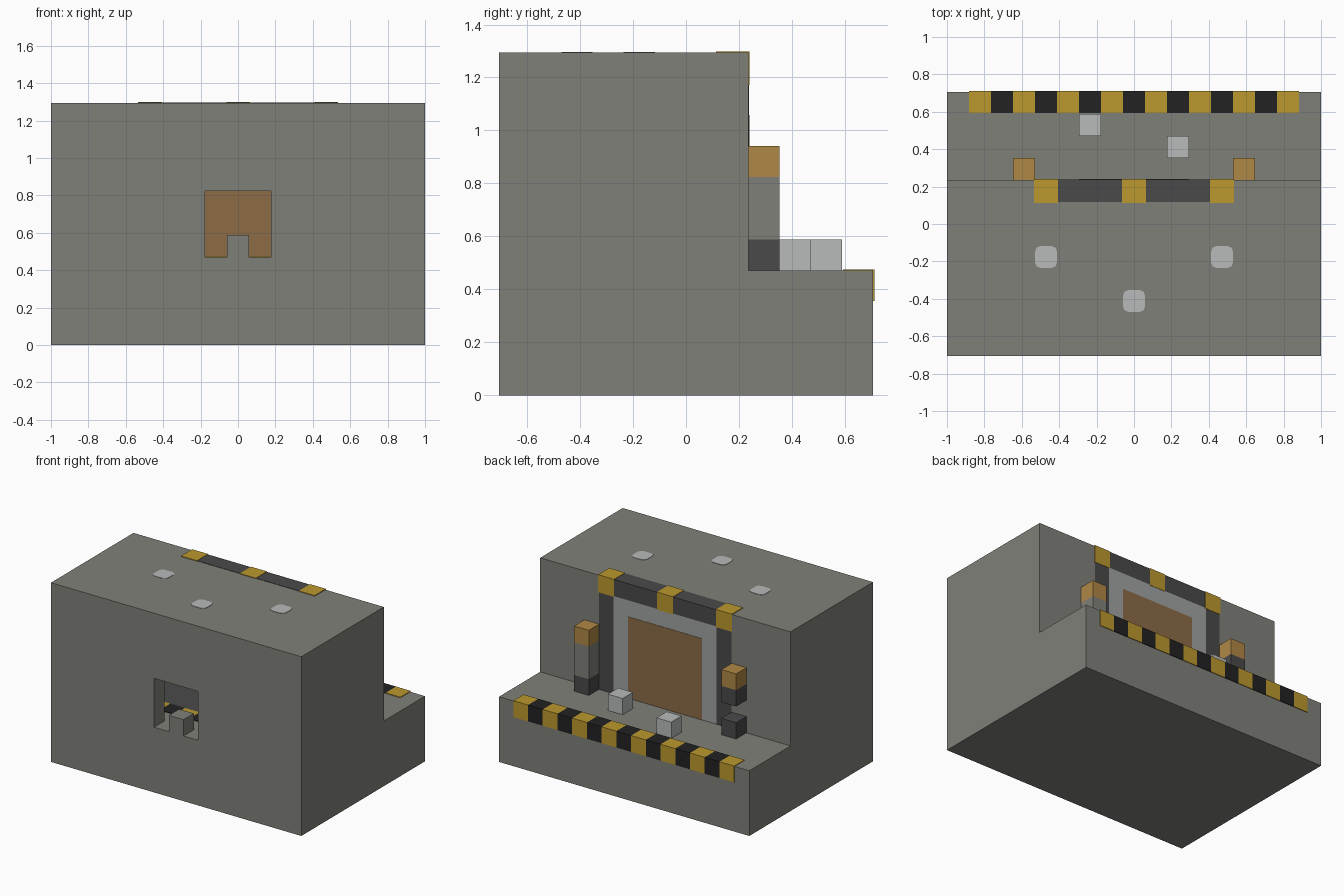
import bpy, bmesh

U = 2 / 17      # one building block
E = 0.02        # how far flush panels stand out, in blocks

if "Cube" in bpy.data.objects:
    bpy.data.objects.remove(bpy.data.objects["Cube"], do_unlink=True)


def material(name, rgb):
    m = bpy.data.materials.new(name)
    m.use_nodes = True
    col = tuple((c / 255 / 12.92) if c < 11 else ((c / 255 + 0.055) / 1.055) ** 2.4 for c in rgb)
    m.diffuse_color = (*col, 1)
    m.node_tree.nodes["Principled BSDF"].inputs["Base Color"].default_value = (*col, 1)
    return m


STONE = material("stone grey", (128, 128, 122))
DARK = material("dark grey", (74, 74, 74))
BLACK = material("black", (34, 34, 34))
YELLOW = material("yellow", (187, 152, 46))
ORANGE = material("orange", (176, 136, 70))
BROWN = material("brown", (140, 108, 70))
STEEL = material("light steel", (160, 162, 162))
PALE = material("pale grey", (184, 186, 186))


def finish(bm, name, mat):
    bmesh.ops.recalc_face_normals(bm, faces=bm.faces)
    me = bpy.data.meshes.new(name)
    bm.to_mesh(me)
    bm.free()
    me.materials.append(mat)
    ob = bpy.data.objects.new(name, me)
    bpy.context.collection.objects.link(ob)
    return ob


def box(name, mat, x, y, z, grow=0.0, round_corners=0.0):
    """Box from (low, high) ranges given in blocks."""
    bm = bmesh.new()
    bmesh.ops.create_cube(bm, size=1)
    for v in bm.verts:
        for i, (lo, hi) in enumerate((x, y, z)):
            v.co[i] = ((hi + grow) if v.co[i] > 0 else (lo - grow)) * U
    if round_corners:
        upright = [e for e in bm.edges if abs(e.verts[0].co.z - e.verts[1].co.z) > 0.01]
        bmesh.ops.bevel(bm, geom=upright, offset=round_corners * U, segments=2,
                        profile=0.5, affect='EDGES')
    return finish(bm, name, mat)


def cell(name, mat, x, y, z, height=1, grow=0.0):
    """Block column centred on x, starting at y and z."""
    return box(name, mat, (x - .5, x + .5), (y, y + 1), (z, z + height), grow)


# Stepped building body: side profile swept along x
bm = bmesh.new()
profile = [(-6, 0), (6, 0), (6, 4), (2, 4), (2, 11), (-6, 11)]
face = bm.faces.new([bm.verts.new((-8.5 * U, y * U, z * U)) for y, z in profile])
swept = bmesh.ops.extrude_face_region(bm, geom=[face])
bmesh.ops.translate(bm, vec=(17 * U, 0, 0),
                    verts=[g for g in swept["geom"] if isinstance(g, bmesh.types.BMVert)])
body = finish(bm, "building_body", STONE)

# Hollow room and front window opening
room = box("room_cutter", STONE, (-7.5, 7.5), (-5, 1), (4, 10))
window = box("window_cutter", STONE, (-1.5, 1.5), (-7, -4.5), (4, 7))
for cutter in (room, window):
    mod = body.modifiers.new(cutter.name, 'BOOLEAN')
    mod.operation = 'DIFFERENCE'
    mod.solver = 'EXACT'
    mod.object = cutter
bpy.context.view_layer.update()
cut_mesh = bpy.data.meshes.new_from_object(body.evaluated_get(bpy.context.evaluated_depsgraph_get()))
body.modifiers.clear()
body.data = cut_mesh
for cutter in (room, window):
    bpy.data.objects.remove(cutter, do_unlink=True)
cell("window_sill_block", STONE, 0, -6, 4)

# Room floor: dark far half and a hazard line
box("room_floor", DARK, (-7.4, 7.4), (-3, 0.9), (4, 4.04))
for x in range(-7, 8):
    cell("room_hazard_line", BLACK if x % 2 == 0 else YELLOW, x, -4, 4, 0.04)

# Door with steel surround and dark outer frame
box("door", BROWN, (-2.5, 2.5), (1 - 2 * E, 2 + 2 * E), (4, 9))
box("door_surround", STEEL, (-3.5, 3.5), (1.5, 2 + E), (4, 10))
for s, side in ((-1, "right"), (1, "left")):
    box(side + "_frame_post", DARK, (s * 4 - .5, s * 4 + .5), (1.5, 2 + E), (4, 10))
box("frame_beam", DARK, (-4.5, 4.5), (1, 2 + E), (10, 11 + E))
for x in (-4, 0, 4):
    cell("beam_marker", YELLOW, x, 1, 10, grow=2 * E)

# Hazard stripe along the platform edge
for x in range(-7, 8):
    cell("platform_stripe", BLACK if x % 2 == 0 else YELLOW, x, 5 + E, 3 + E, grow=0).scale = (1, 1 + E / 6, 1 + E / 4)

# Signal posts: whole on the left, broken in the middle on the right
for s, side in ((-1, "right"), (1, "left")):
    x = s * 5
    cell(side + "_post_base", DARK, x, 2, 4)
    cell(side + "_post_lamp", ORANGE, x, 2, 7)
cell("left_post_shaft", STONE, 5, 2, 5, 2)
cell("right_post_collar", DARK, -5, 2, 6)

# Crates on the platform
cell("left_crate", PALE, 2, 3, 4)
cell("right_crate", PALE, -2, 4, 4)

# Roof lights
for x, y in ((-4, -2), (0, -4), (4, -2)):
    box("roof_light", PALE, (x - .5, x + .5), (y, y + 1), (10 - E, 11 + E), round_corners=.25)
